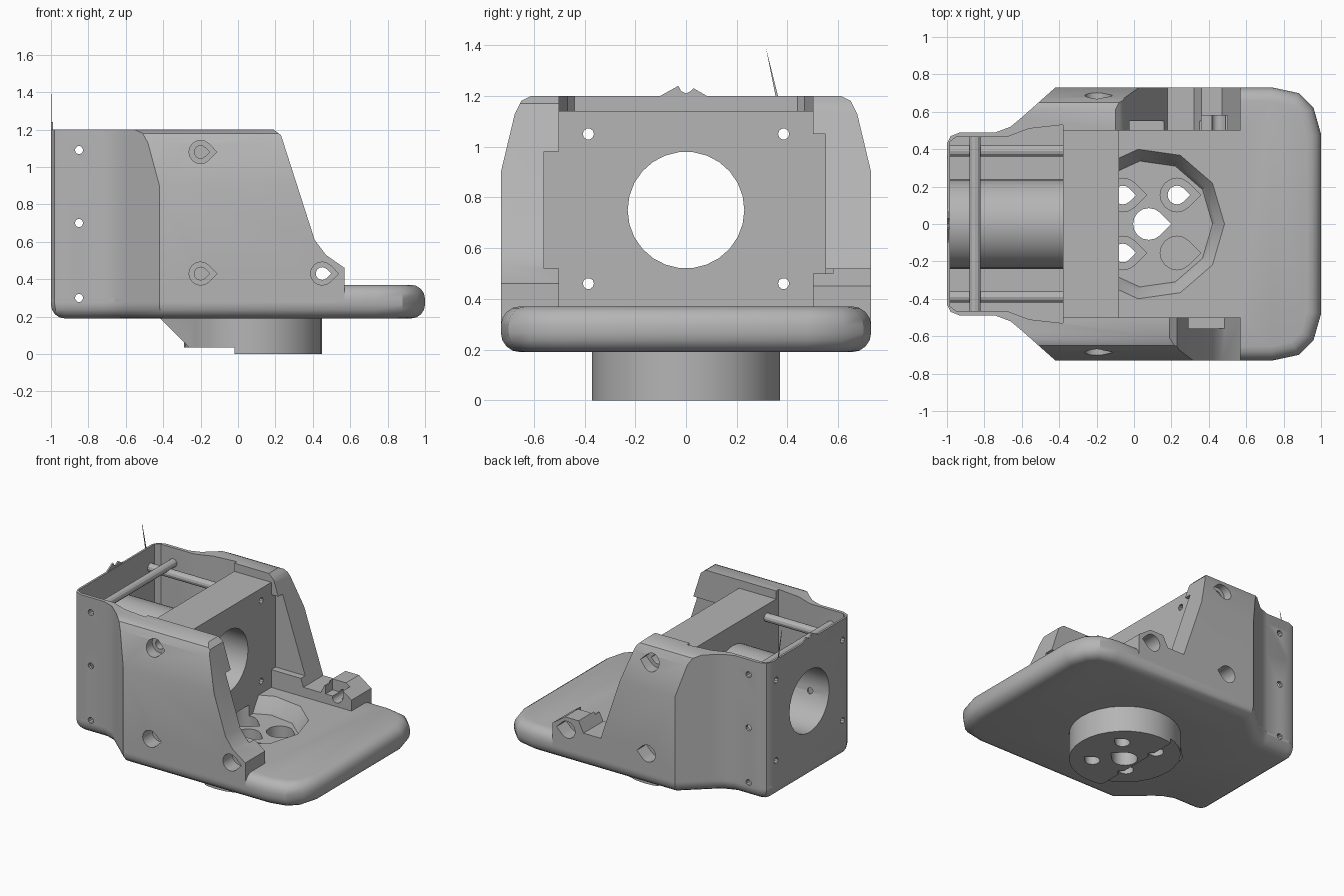
import bpy, bmesh
from math import sin, cos, pi

if "Cube" in bpy.data.objects:
    bpy.data.objects.remove(bpy.data.objects["Cube"])

grey = bpy.data.materials.new("plastic_grey")
grey.use_nodes = True
colour = (0.46, 0.46, 0.46, 1)
grey.diffuse_color = colour
grey.node_tree.nodes["Principled BSDF"].inputs["Base Color"].default_value = colour


def finish(bm, name):
    bmesh.ops.recalc_face_normals(bm, faces=bm.faces)
    mesh = bpy.data.meshes.new(name)
    bm.to_mesh(mesh)
    bm.free()
    mesh.materials.append(grey)
    obj = bpy.data.objects.new(name, mesh)
    bpy.context.collection.objects.link(obj)
    return obj


def loft_mesh(rings):
    bm = bmesh.new()
    loops = [[bm.verts.new(p) for p in ring] for ring in rings]
    for low, high in zip(loops, loops[1:]):
        for i in range(len(low)):
            j = (i + 1) % len(low)
            bm.faces.new((low[i], low[j], high[j], high[i]))
    bm.faces.new(loops[0][::-1])
    bm.faces.new(loops[-1])
    return bm


def place(axis, u, v, w):
    return {"x": (w, u, v), "y": (u, w, v), "z": (u, v, w)}[axis]


def prism(name, axis, pts, start, end):
    return finish(loft_mesh([[place(axis, u, v, w) for u, v in pts]
                             for w in (start, end)]), name)


def box(name, x0, x1, y0, y1, z0, z1):
    return prism(name, "z", [(x0, y0), (x1, y0), (x1, y1), (x0, y1)], z0, z1)


def circle(u, v, r, n=16):
    return [(u + r * cos(2 * pi * i / n), v + r * sin(2 * pi * i / n)) for i in range(n)]


def teardrop(u, v, r):
    arc = [pi / 4 + 1.5 * pi * i / 12 for i in range(13)]
    return [(u + r * 1.414, v)] + [(u + r * cos(a), v + r * sin(a)) for a in arc]


def combine(target, tool, operation="DIFFERENCE"):
    mod = target.modifiers.new("join", "BOOLEAN")
    mod.operation, mod.object, mod.solver = operation, tool, "EXACT"
    bpy.context.view_layer.objects.active = target
    bpy.ops.object.modifier_apply(modifier=mod.name)
    bpy.data.objects.remove(tool)


def cut(target, *args):
    combine(target, prism("cutter", *args))


def cut_box(target, *args):
    combine(target, box("cutter", *args))


def mirrored(half):
    return half + [(x, -y) for x, y in reversed(half)]


# Plan of the flared body, one half
rear = [(-1, -.43), (-.98, -.47), (-.93, -.49), (-.74, -.49), (-.66, -.52), (-.6, -.57)]
flare = (-.42, -.73)


def section(z, limit, inset=0):
    x0, y0 = rear[-1]
    t = (limit + y0) / (y0 - flare[1])
    corner = (x0 + t * (flare[0] - x0), -limit)
    ring = mirrored(rear + [corner, (.57, -limit)])
    return [(x * (1 - inset) - .0 * inset, y * (1 - inset), z) for x, y in ring]


# Upper housing with sides leaning in towards the top
housing = finish(loft_mesh([section(.28, .73), section(.9, .73), section(1.13, .675),
                            section(1.18, .65), section(1.2, .61)]), "housing")

# Sloping front edges: the right cheek runs forward, the left one ends in a lug
right_edge = [(.19, 1.3), (.19, 1.2), (.23, 1.17), (.41, .61), (.47, .53),
              (.57, .46), (.7, .46), (.7, 1.3)]
left_edge = [(-.1, 1.3), (-.1, 1.2), (-.06, 1.16), (.18, .44), (.32, .44), (.36, .52),
             (.47, .52), (.57, .45), (.7, .45), (.7, 1.3)]
cut(housing, "y", right_edge, -1, 0)
cut(housing, "y", left_edge, -.01, 1)

# Front bay, rear bay and the lowered top of the bulkhead
cut_box(housing, -.08, 1, -.5, .5, .37, 1.4)
cut_box(housing, -.385, .1, -.5, .5, 1.14, 1.4)
cut(housing, "z", mirrored([(-.985, -.44), (-.95, -.465), (-.68, -.465), (-.56, -.51),
                            (-.38, -.53)]), .37, 1.4)

# Recesses in the inner cheeks
cut_box(housing, -.08, .7, -.56, -.4, .52, .98)
cut_box(housing, -.08, .7, .4, .55, .5, 1.05)
cut_box(housing, .36, .5, .4, .58, .44, .7)

# Base plate with rounded rim
plate = loft_mesh([[(x, y, z) for x, y in mirrored(
    rear + [flare, (.74, -.73), (.88, -.7), (.96, -.62), (1, -.48)])] for z in (.19, .37)])
rim = [e for e in plate.edges if abs(e.verts[0].co.z - e.verts[1].co.z) < .01]
bmesh.ops.recalc_face_normals(plate, faces=plate.faces)
bmesh.ops.bevel(plate, geom=rim, offset=.075, segments=4, profile=.5, affect="EDGES")
combine(housing, finish(plate, "base_plate"), "UNION")

# Round boss under the base, with a pointed sloping nose to the rear
boss = prism("boss", "z", circle(.08, 0, .37, 32), 0, .25)
cut_box(boss, -.5, -.02, -.5, .5, -.1, .035)
nose = prism("nose", "z", [(.08, -.3), (-.12, -.3), (-.42, 0), (-.12, .3), (.08, .3)], .035, .25)
cut(nose, "y", [(-.6, -.1), (-.125, -.1), (-.445, .22), (-.6, .22)], -1, 1)
combine(boss, nose, "UNION")
combine(housing, boss, "UNION")

# Motor tube and drilled rods crossing the rear bay
combine(housing, prism("motor_tube", "x", circle(0, .75, .24, 32), -.99, -.3), "UNION")
for y in (-.39, .39):
    for z in (.46, 1.05):
        combine(housing, prism("long_rod", "x", circle(y, z, .03, 12), -.99, -.3), "UNION")
combine(housing, prism("cross_rod", "y", circle(-.85, 1.09, .03, 12), -.48, .48), "UNION")

cut(housing, "x", circle(0, .75, .23, 26), -1.1, .05)
for y in (-.385, .385):
    for z in (.46, 1.05):
        cut(housing, "x", circle(y, z, .022, 10), -1.1, .05)
for z in (.3, .7, 1.09):
    cut(housing, "y", circle(-.85, z, .022, 10), -.8, .8)

# Turntable pocket with its screw holes
pocket = loft_mesh([[(x, y, z) for x, y in circle(.08, 0, r, 11)]
                    for r, z in ((.34, .26), (.36, .3), (.41, .38))])
pocket_cutter = finish(pocket, "cutter")
cut_box(pocket_cutter, -1, -.08, -1, 1, 0, 1)
combine(housing, pocket_cutter)
cut(housing, "z", teardrop(.08, 0, .085), -.1, .34)
for x in (-.06, .23):
    for y in (-.155, .155):
        cut(housing, "z", teardrop(x, y, .05), -.1, .3)
        cut(housing, "z", teardrop(x, y, .09), .1, .34)

# Countersunk screw holes in both cheeks
for side in (-1, 1):
    for x, z in ((-.2, 1.08), (-.2, .43), (.45, .43)):
        cut(housing, "y", teardrop(x, z, .062), side * .62, side * .9)
        cut(housing, "y", teardrop(x, z, .034), side * .47, side * .9)

# Thin crest and splinter on the rear wall
crest = prism("rear_crest", "x", [(-.12, 1.19), (-.03, 1.24), (-.02, 1.22), (0, 1.21),
                                  (.02, 1.22), (.03, 1.23), (.1, 1.19)], -1, -.99)
splinter = prism("rear_splinter", "x", [(.355, 1.19), (.365, 1.19), (.315, 1.39)], -1, -.996)

for obj in (housing, crest, splinter):
    bpy.ops.object.select_all(action="DESELECT")
    obj.select_set(True)
    bpy.context.view_layer.objects.active = obj
    bpy.ops.object.shade_smooth_by_angle(angle=.5)
